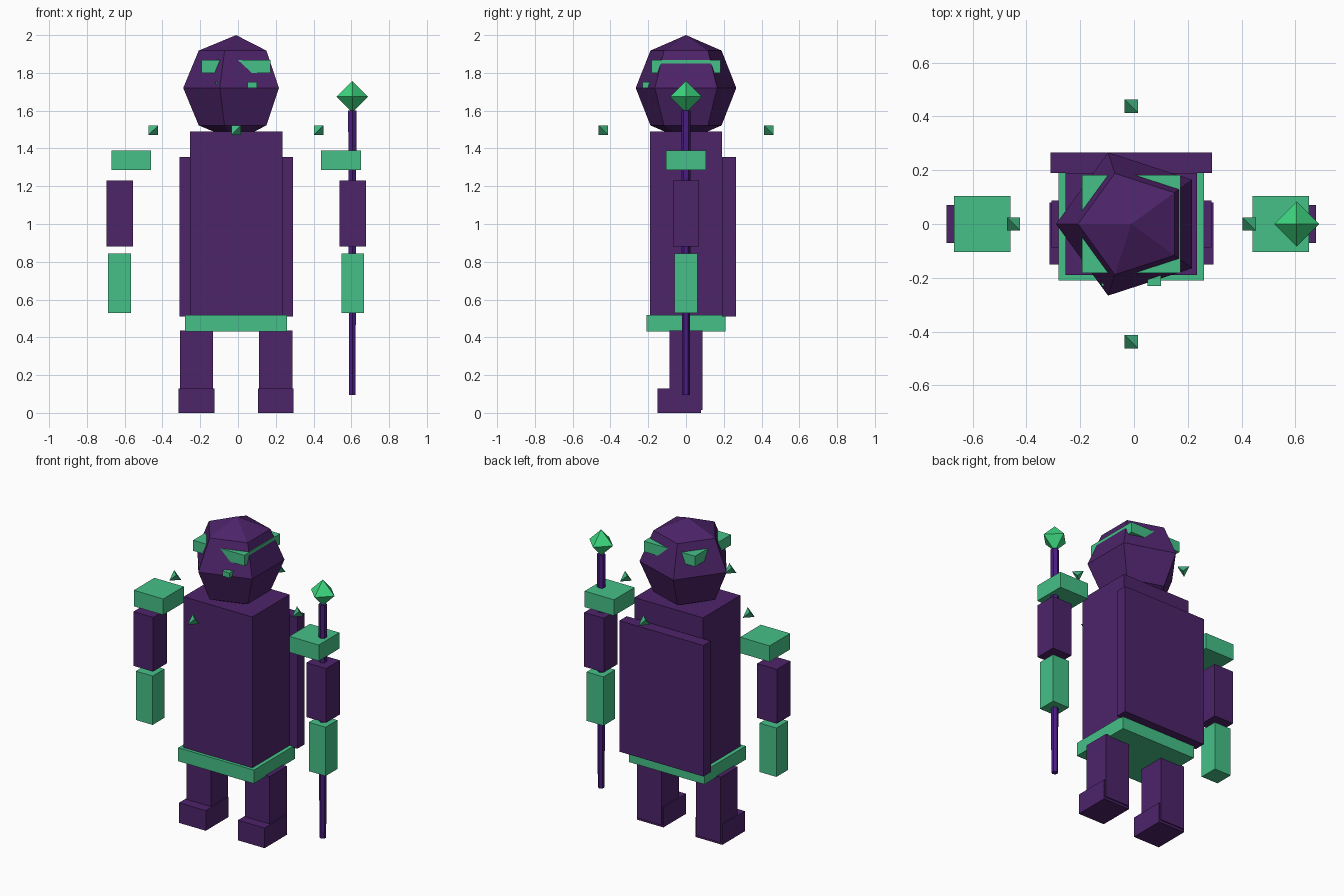
import bpy, bmesh, math
from mathutils import Vector

if "Cube" in bpy.data.objects:
    bpy.data.objects.remove(bpy.data.objects["Cube"])


def material(name, rgb):
    m = bpy.data.materials.new(name)
    m.diffuse_color = (*rgb, 1)
    m.use_nodes = True
    m.node_tree.nodes["Principled BSDF"].inputs["Base Color"].default_value = m.diffuse_color
    return m


PURPLE = material("dark purple", (0.074, 0.017, 0.141))
GREEN = material("jade green", (0.060, 0.527, 0.242))
VIOLET = material("staff violet", (0.070, 0.012, 0.223))
BRIGHT = material("bright green", (0.047, 0.680, 0.215))
CX = -0.01  # body centre line


def finish(name, bm, mat):
    bmesh.ops.recalc_face_normals(bm, faces=bm.faces)
    me = bpy.data.meshes.new(name)
    bm.to_mesh(me)
    bm.free()
    me.materials.append(mat)
    ob = bpy.data.objects.new(name, me)
    bpy.context.collection.objects.link(ob)
    return ob


def box(name, x, y, z, mat):
    """Box from (min, max) ranges."""
    bm = bmesh.new()
    bmesh.ops.create_cube(bm, size=1)
    for v in bm.verts:
        for i, (lo, hi) in enumerate((x, y, z)):
            v.co[i] = lo if v.co[i] < 0 else hi
    return finish(name, bm, mat)


def hull(name, points, centre, mat):
    """Convex solid around a few points."""
    bm = bmesh.new()
    for p in points:
        bm.verts.new(Vector(p) + Vector(centre))
    bmesh.ops.convex_hull(bm, input=bm.verts)
    return finish(name, bm, mat)


def centred(half):
    return (CX - half, CX + half)


# Torso, back plate, belt
box("torso", centred(0.245), (-0.19, 0.19), (0.51, 1.49), PURPLE)
box("back_plate", centred(0.30), (0.19, 0.265), (0.51, 1.355), PURPLE)
box("belt", centred(0.27), (-0.21, 0.21), (0.43, 0.517), GREEN)

# Limbs, mirrored about the centre line
for side, s in (("left", -1), ("right", 1)):
    def span(offset, half):
        return (CX + s * offset - half, CX + s * offset + half)

    box(side + "_leg", span(0.21, 0.0875), (-0.0875, 0.0875), (0.015, 0.437), PURPLE)
    box(side + "_foot", span(0.21, 0.095), (-0.15, 0.08), (0, 0.13), PURPLE)
    box(side + "_shoulder_pad", span(0.555, 0.105), (-0.105, 0.105), (1.285, 1.388), GREEN)
    box(side + "_upper_arm", span(0.617, 0.07), (-0.07, 0.07), (0.88, 1.23), PURPLE)
    box(side + "_forearm", span(0.617, 0.06), (-0.06, 0.06), (0.53, 0.845), GREEN)
    box(side + "_eye", span(0.085, 0.025), (-0.23, -0.18), (1.72, 1.753), GREEN)

# Faceted head: five segments, four rings, one corner towards -x
R = 0.28
bm = bmesh.new()
bmesh.ops.create_uvsphere(bm, u_segments=5, v_segments=4, radius=R)
start = max((v for v in bm.verts if abs(v.co.z) < 0.01), key=lambda v: v.co.x).co
turn = math.pi - math.atan2(start.y, start.x)
for v in bm.verts:
    x, y = v.co.x, v.co.y
    v.co = (x * math.cos(turn) - y * math.sin(turn) + CX,
            x * math.sin(turn) + y * math.cos(turn), v.co.z + 1.72)
finish("head", bm, PURPLE)

# Square headband poking out through the head
box("headband", centred(0.183), (-0.183, 0.183), (1.80, 1.868), GREEN)

# Staff with an eight-sided gem
SX = 0.605
bm = bmesh.new()
bmesh.ops.create_cone(bm, cap_ends=True, segments=6, radius1=0.020, radius2=0.025, depth=1.505)
bmesh.ops.translate(bm, verts=bm.verts, vec=(SX, 0, 0.8475))
finish("staff", bm, VIOLET)
g = 0.084
hull("staff_gem", [(g, 0, 0), (-g, 0, 0), (0, g, 0), (0, -g, 0), (0, 0, g), (0, 0, -g)],
     (SX, 0, 1.674), BRIGHT)

# Four floating shards around the shoulders
t = 0.025
for i, (x, y) in enumerate(((0.438, 0), (-0.438, 0), (0, 0.438), (0, -0.438))):
    hull("shard_%d" % (i + 1), [(t, -t, t), (-t, -t, -t), (-t, t, t), (t, t, -t)],
         (CX + x, y, 1.497), GREEN)
